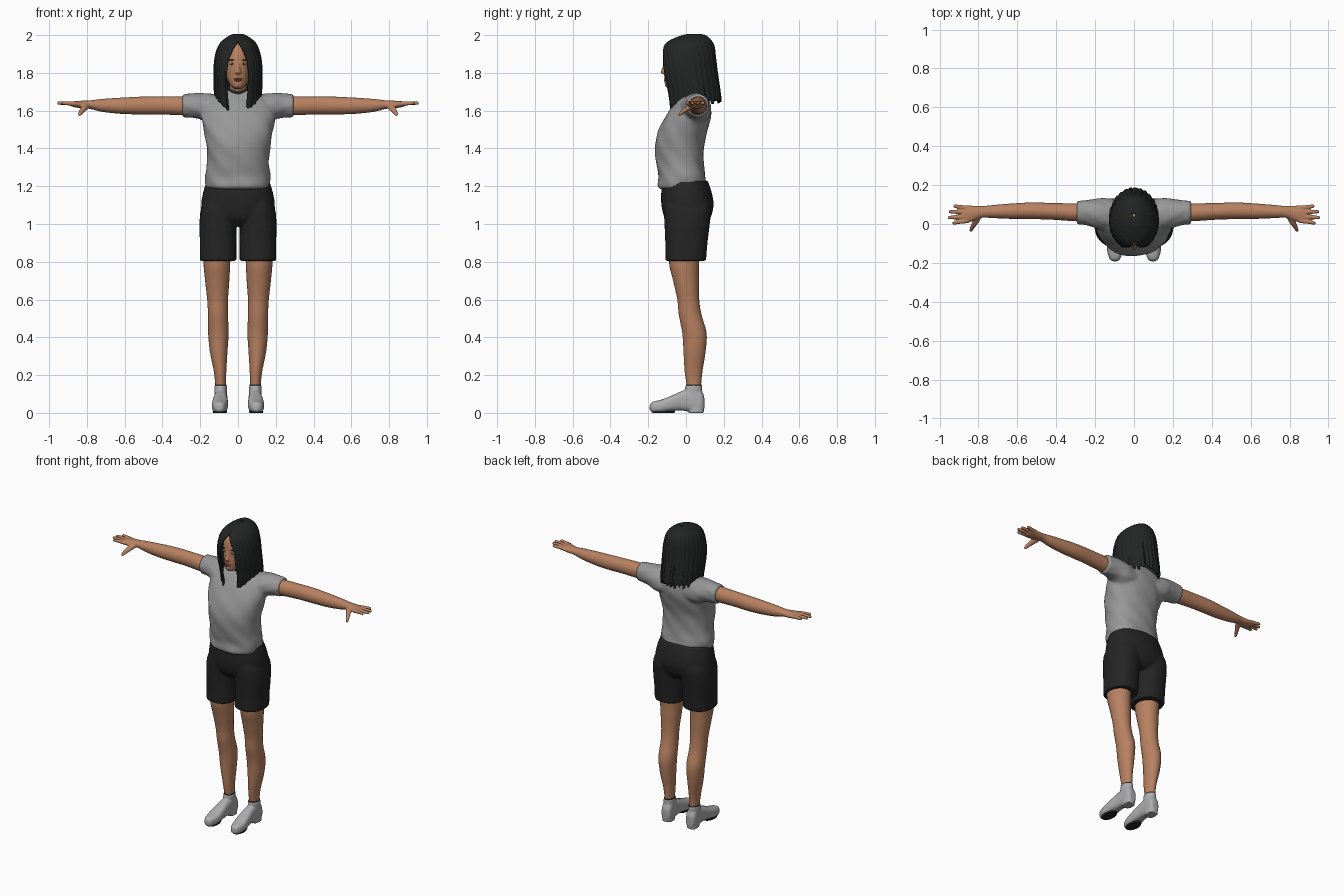
import bpy, bmesh, math, random
from mathutils import Vector, Matrix

random.seed(4)
if "Cube" in bpy.data.objects:
    bpy.data.objects.remove(bpy.data.objects["Cube"])


def material(name, r, g, b):
    m = bpy.data.materials.new(name)
    m.use_nodes = True
    m.diffuse_color = (r, g, b, 1)
    node = m.node_tree.nodes["Principled BSDF"]
    node.inputs["Base Color"].default_value = (r, g, b, 1)
    node.inputs["Roughness"].default_value = 0.8
    return m


SKIN = material("skin", .48, .22, .12)
SHIRT = material("shirt_grey", .31, .31, .31)
SHOE = material("shoe_grey", .42, .42, .43)
CLOTH = material("charcoal_cloth", .018, .018, .018)
HAIR = material("black_hair", .017, .018, .018)
LIPS = material("lip_brown", .32, .11, .08)
EYE = material("eye_white", .6, .56, .52)


def spline(secs, steps):
    """Smooth Catmull-Rom rows through the given sections."""
    rows = []
    for i in range(len(secs) - 1):
        p0, p1 = secs[max(i - 1, 0)], secs[i]
        p2, p3 = secs[i + 1], secs[min(i + 2, len(secs) - 1)]
        for k in range(steps):
            t = k / steps
            rows.append([b + .5 * t * (c - a + t * (2*a - 5*b + 4*c - d + t * (3*b - a - 3*c + d)))
                         for a, b, c, d in zip(p0, p1, p2, p3)])
    return rows + [list(secs[-1])]


def loft(bm, axis, secs, side=1, n=28, steps=5, power=1.0, wave=0):
    """Closed tube; a section is (position on axis, two centres, two radii)."""
    rings = []
    for t, ca, cb, ra, rb in spline(secs, steps):
        ring = []
        for i in range(n):
            a = math.tau * i / n
            k = 1 + wave * math.sin(5 * a + 30 * t) * math.sin(2 * a + 17 * t)
            c, s = math.cos(a), math.sin(a)
            u = ca + max(ra, .001) * k * math.copysign(abs(c) ** power, c)
            v = cb + max(rb, .001) * k * math.copysign(abs(s) ** power, s)
            x, y, z = {"X": (t, u, v), "Y": (u, t, v), "Z": (u, v, t)}[axis]
            ring.append(bm.verts.new((x * side, y, z)))
        rings.append(ring)
    for r, q in zip(rings, rings[1:]):
        for i in range(n):
            bm.faces.new((r[i], r[(i + 1) % n], q[(i + 1) % n], q[i]))
    bm.faces.new(rings[0])
    bm.faces.new(rings[-1])


def blob(bm, centre, size):
    mat = Matrix.Translation(centre) @ Matrix.Diagonal((*size, 1))
    bmesh.ops.create_uvsphere(bm, u_segments=16, v_segments=10, radius=1, matrix=mat)


def finish(name, bm, mat, voxel=0, smooth=3):
    """Turn the bmesh into an object; voxel blends its overlapping pieces."""
    bmesh.ops.recalc_face_normals(bm, faces=bm.faces)
    me = bpy.data.meshes.new(name)
    bm.to_mesh(me)
    bm.free()
    me.materials.append(mat)
    ob = bpy.data.objects.new(name, me)
    bpy.context.collection.objects.link(ob)
    bpy.ops.object.select_all(action="DESELECT")
    ob.select_set(True)
    bpy.context.view_layer.objects.active = ob
    bpy.ops.object.shade_smooth_by_angle(angle=math.radians(50))
    if voxel:
        mod = ob.modifiers.new("blend", "REMESH")
        mod.mode, mod.voxel_size, mod.use_smooth_shade = "VOXEL", voxel, True
        mod = ob.modifiers.new("soften", "SMOOTH")
        mod.factor, mod.iterations = .5, smooth
    return ob


# Shirt: torso and both sleeves blended together
bm = bmesh.new()
loft(bm, "Z", [(1.185, 0, -.02, .155, .115), (1.2, 0, -.02, .166, .13), (1.25, 0, -.02, .174, .124),
               (1.32, 0, -.03, .164, .126), (1.42, 0, -.033, .17, .13), (1.5, 0, -.015, .184, .13),
               (1.57, 0, .01, .195, .12), (1.63, 0, .03, .185, .1), (1.67, 0, .04, .15, .077),
               (1.695, 0, .043, .09, .06), (1.71, 0, .04, .06, .05)], n=48, power=.9, wave=.03)
for side in (1, -1):
    loft(bm, "X", [(.08, .045, 1.6, .08, .08), (.15, .05, 1.61, .085, .08), (.2, .055, 1.623, .075, .07),
                   (.25, .06, 1.627, .064, .064), (.295, .06, 1.627, .06, .061)], side, wave=.04)
finish("shirt", bm, SHIRT, .009, 4)

# Neck band
bm = bmesh.new()
loft(bm, "Z", [(1.68, 0, .036, .06, .056), (1.7, 0, .034, .058, .057), (1.715, 0, .034, .054, .053)])
finish("neck_band", bm, CLOTH)

# Shorts: hips and two wide legs
bm = bmesh.new()
loft(bm, "Z", [(.99, 0, .01, .12, .08), (1.03, 0, .008, .185, .12), (1.1, 0, .008, .195, .138),
               (1.17, 0, .002, .184, .133), (1.23, 0, -.005, .165, .12)], n=40, power=.9)
for side in (1, -1):
    loft(bm, "Z", [(.805, .105, -.002, .097, .108), (.9, .105, .002, .097, .112),
                   (1, .106, .006, .098, .12), (1.08, .1, .008, .096, .125), (1.14, .09, .005, .08, .11)],
         side, power=.85)
finish("shorts", bm, CLOTH, .008, 3)

# Arms with hands, legs and shoes on both sides
for side, label in ((1, "left"), (-1, "right")):
    bm = bmesh.new()
    loft(bm, "X", [(.2, .06, 1.625, .045, .05), (.3, .06, 1.626, .046, .05), (.42, .065, 1.628, .043, .048),
                   (.52, .068, 1.627, .043, .047), (.62, .066, 1.626, .04, .043), (.72, .064, 1.628, .034, .034),
                   (.78, .062, 1.632, .03, .023), (.82, .056, 1.632, .038, .021),
                   (.86, .05, 1.634, .045, .017), (.885, .05, 1.635, .041, .011)], side)
    for base, tip, end in ((.084, .092, .93), (.061, .063, .953), (.038, .033, .958), (.016, .005, .935)):
        loft(bm, "X", [(.85, base, 1.635, .011, .012), (.9, (base + tip) / 2, 1.639, .0105, .011),
                       (end - .01, tip, 1.64, .009, .009), (end, tip, 1.639, .004, .004)], side, n=12)
    loft(bm, "Y", [(.045, .8, 1.628, .02, .016), (.01, .815, 1.613, .018, .016), (-.02, .832, 1.592, .012, .013),
                   (-.034, .838, 1.581, .009, .01), (-.04, .84, 1.577, .004, .004)], side, n=14)
    finish(label + "_arm", bm, SKIN, .0045, 2)

    bm = bmesh.new()
    loft(bm, "Z", [(.08, .092, .045, .028, .04), (.14, .092, .042, .028, .038), (.22, .095, .04, .033, .047),
                   (.32, .102, .045, .046, .058), (.42, .104, .045, .054, .064), (.52, .106, .022, .053, .06),
                   (.6, .108, .012, .055, .058), (.7, .11, 0, .064, .068), (.8, .112, -.01, .071, .08),
                   (.95, .11, 0, .075, .085)], side)
    finish(label + "_leg", bm, SKIN)

    bm = bmesh.new()
    loft(bm, "Y", [(-.192, .098, .028, .01, .014), (-.178, .098, .031, .028, .027), (-.13, .097, .036, .042, .034),
                   (-.07, .094, .052, .041, .042), (-.02, .092, .064, .036, .052), (.03, .091, .066, .035, .062),
                   (.07, .091, .064, .035, .063), (.09, .091, .055, .028, .048), (.097, .091, .05, .016, .03)],
         side, power=.75)
    loft(bm, "Z", [(.07, .092, .04, .034, .046), (.12, .092, .04, .034, .046), (.145, .092, .041, .034, .045)], side)
    loft(bm, "Z", [(0, .091, .055, .034, .04), (.04, .091, .055, .034, .04)], side, power=.8)
    finish(label + "_shoe", bm, SHOE, .005, 3)

    bm = bmesh.new()
    loft(bm, "Z", [(0, .097, -.12, .034, .058), (.009, .097, -.12, .037, .062)], side)
    finish(label + "_sole", bm, CLOTH)
    bm = bmesh.new()
    loft(bm, "Z", [(.135, .092, .042, .031, .042), (.15, .092, .042, .031, .041)], side)
    finish(label + "_sock", bm, CLOTH)

# Head, neck and nose
bm = bmesh.new()
loft(bm, "Z", [(1.715, 0, -.065, .018, .026), (1.73, 0, -.052, .038, .058), (1.77, 0, -.03, .058, .084),
               (1.82, 0, -.018, .07, .096), (1.87, 0, -.01, .075, .103), (1.92, 0, 0, .074, .103),
               (1.96, 0, .01, .058, .08), (1.98, 0, .015, .02, .03)])
loft(bm, "Z", [(1.64, 0, .04, .052, .05), (1.7, 0, .027, .046, .048), (1.77, 0, .01, .047, .05)])
loft(bm, "Z", [(1.865, 0, -.105, .007, .008), (1.825, 0, -.113, .01, .014), (1.804, 0, -.116, .016, .019),
               (1.793, 0, -.11, .012, .012)], n=14)
finish("head", bm, SKIN, .005, 3)

# Face details
bm = bmesh.new()
blob(bm, (0, -.109, 1.768), (.022, .009, .005))
blob(bm, (0, -.108, 1.76), (.019, .009, .006))
finish("lips", bm, LIPS)
for name, mat, x, y, z, size in (("eyes", EYE, .031, -.1, 1.848, (.014, .009, .006)),
                                 ("irises", HAIR, .031, -.107, 1.848, (.005, .004, .005)),
                                 ("eyebrows", HAIR, .033, -.103, 1.868, (.019, .007, .003))):
    bm = bmesh.new()
    for side in (1, -1):
        blob(bm, (x * side, y, z), size)
    finish(name, bm, mat)

# Hair: a ridged shell, parted in front, with ragged strand ends
shape = spline([(2, .045, .008, .01), (1.992, .04, .042, .062), (1.95, .018, .092, .122),
                (1.88, .013, .116, .138), (1.8, .016, .121, .144), (1.7, .035, .119, .139),
                (1.62, .045, .112, .137), (1.5, .05, .1, .132)], 10)
parting = [(2, 0), (1.965, 0), (1.93, .022), (1.87, .05), (1.8, .059), (1.72, .056), (1.5, .04)]


def sample(rows, z):
    for p, q in zip(rows, rows[1:]):
        if p[0] >= z >= q[0]:
            f = (p[0] - z) / max(p[0] - q[0], 1e-6)
            return [a + (b - a) * f for a, b in zip(p[1:], q[1:])]
    return rows[-1][1:]


COLS, ROWS, STRAND = 120, 44, 5
lengths = [random.uniform(0, .035) for _ in range(COLS // STRAND + 1)]
bm = bmesh.new()
grid = []
for i in range(COLS + 1):
    u = 2 * i / COLS - 1
    facing = -math.cos(math.pi * u)
    tip = 1 - abs((i % STRAND) / STRAND * 2 - 1)
    end = 1.685 + .085 * min(0, -facing) if facing > 0 else 1.685 + .02 * facing
    end -= lengths[i // STRAND] * tip + .015 * tip
    column = []
    for j in range(ROWS + 1):
        z = 2 + (end - 2) * (j / ROWS) ** 1.6
        cy, rx, ry = sample(shape, z)
        gap = math.asin(min(.95, sample(parting, z)[0] / rx))
        angle = math.copysign(gap + (math.pi - gap) * (1 - abs(u)), u)
        ridge = 1 + .022 * (j / ROWS) * math.sin(i * math.tau / STRAND) + .008 * math.sin(i * 1.7)
        x = rx * ridge * math.sin(angle)
        column.append(bm.verts.new((x, cy - ry * ridge * math.cos(angle), z)))
    grid.append(column)
for a, b in zip(grid, grid[1:]):
    for j in range(ROWS):
        bm.faces.new((a[j], a[j + 1], b[j + 1], b[j]))
bmesh.ops.remove_doubles(bm, verts=bm.verts, dist=.0004)
hair = finish("hair", bm, HAIR)
shell = hair.modifiers.new("thickness", "SOLIDIFY")
shell.thickness, shell.offset = .014, 0
